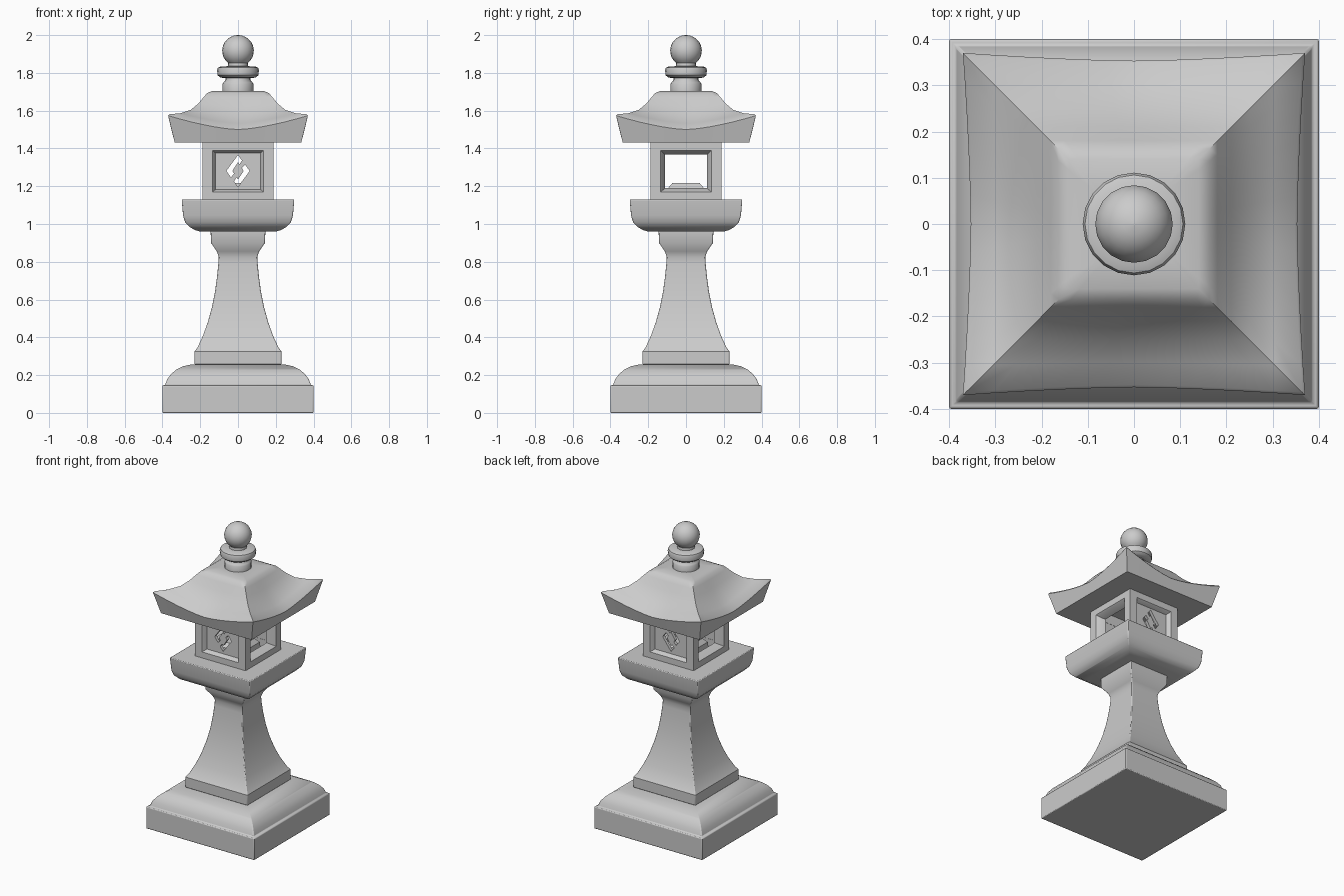
import bpy, bmesh
from math import radians, cos, sin, pi
from mathutils import Matrix, Vector

cube = bpy.data.objects.get("Cube")
if cube:
    bpy.data.objects.remove(cube, do_unlink=True)

stone = bpy.data.materials.new("pale grey stone")
stone.use_nodes = True
stone.diffuse_color = (0.6, 0.6, 0.6, 1)
stone.node_tree.nodes["Principled BSDF"].inputs["Base Color"].default_value = (0.6, 0.6, 0.6, 1)


def finish(name, bm, angle=35, bevel=0):
    bmesh.ops.recalc_face_normals(bm, faces=bm.faces)
    mesh = bpy.data.meshes.new(name)
    bm.to_mesh(mesh)
    bm.free()
    mesh.materials.append(stone)
    obj = bpy.data.objects.new(name, mesh)
    bpy.context.collection.objects.link(obj)
    bpy.ops.object.select_all(action='DESELECT')
    obj.select_set(True)
    bpy.context.view_layer.objects.active = obj
    bpy.ops.object.shade_smooth_by_angle(angle=radians(angle))
    if bevel:
        mod = obj.modifiers.new("soft edges", 'BEVEL')
        mod.width, mod.segments = bevel, 2
        mod.limit_method, mod.angle_limit = 'ANGLE', radians(50)
    return obj


def loft(bm, loops, closed=False):
    """Skin a row of equal-length loops; cap the ends or join them."""
    rings = [[bm.verts.new(p) for p in loop] for loop in loops]
    n = len(rings[0])
    for a, b in zip(rings, rings[1:] + (rings[:1] if closed else [])):
        for i in range(n):
            j = (i + 1) % n
            bm.faces.new((a[i], a[j], b[j], b[i]))
    if not closed:
        bm.faces.new(rings[0])
        bm.faces.new(rings[-1])


def square(h, z):
    return [(-h, -h, z), (h, -h, z), (h, h, z), (-h, h, z)]


def square_stack(name, profile, bevel=0.005):
    bm = bmesh.new()
    loft(bm, [square(h, z) for h, z in profile])
    return finish(name, bm, bevel=bevel)


def turn(bm, quarter):
    bm.transform(Matrix.Rotation(quarter * pi / 2, 4, 'Z'))


# Stepped foot, flared post and tray
square_stack("base", [(0.4, 0), (0.4, 0.145), (0.386, 0.148), (0.375, 0.178), (0.355, 0.205),
                      (0.325, 0.23), (0.29, 0.247), (0.25, 0.256), (0.2, 0.258)])
square_stack("post", [(0.23, 0.255), (0.23, 0.325), (0.215, 0.345), (0.185, 0.41), (0.16, 0.48),
                      (0.138, 0.56), (0.122, 0.64), (0.111, 0.72), (0.104, 0.79), (0.102, 0.825),
                      (0.112, 0.855), (0.143, 0.9), (0.145, 0.965)])
square_stack("tray", [(0.2, 0.96), (0.225, 0.967), (0.255, 0.983), (0.28, 1.01), (0.291, 1.045),
                      (0.298, 1.13)])

# Fire box: four mitred window walls
Z0, Z1 = 1.125, 1.435


def rect(w, z0, z1, y):
    zm = (z0 + z1) / 2
    return [(-w, y, z0), (0, y, z0), (w, y, z0), (w, y, zm),
            (w, y, z1), (0, y, z1), (-w, y, z1), (-w, y, zm)]


for k, side in enumerate(("front", "left", "back", "right")):
    bm = bmesh.new()
    loft(bm, [rect(0.188, Z0, Z1, -0.188), rect(0.135, 1.17, 1.39, -0.188),
              rect(0.128, 1.175, 1.383, -0.18), rect(0.11, 1.19, 1.367, -0.135),
              rect(0.135, Z0, Z1, -0.135)], closed=True)
    turn(bm, k)
    finish(side + "_window_frame", bm, 25)


# Pierced lozenge screens on the front and back
def lozenge(w, h, y, zc=1.281):
    pts = [(0, -1), (1, 0), (0, 1), (-1, 0)]
    out = []
    for i, (x, z) in enumerate(pts):
        x2, z2 = pts[(i + 1) % 4]
        out += [(x * w, y, zc + z * h), ((x + x2) / 2 * w, y, zc + (z + z2) / 2 * h)]
    return out


def spaced_rect(y):
    # start at the bottom middle so it lines up with the lozenge
    r = rect(0.125, 1.175, 1.385, y)
    return r[1:] + r[:1]


for side, quarter in (("front", 0), ("back", 2)):
    ya, yb = -0.158, -0.138
    bm = bmesh.new()
    loft(bm, [spaced_rect(ya), lozenge(0.062, 0.084, ya), lozenge(0.062, 0.084, yb),
              spaced_rect(yb)], closed=True)
    loft(bm, [lozenge(0.03, 0.046, ya), lozenge(0.03, 0.046, yb)])
    # small bridges that hold the centre lozenge; they line up front to back
    flip = 1 if quarter == 0 else -1
    for s in (1, -1):
        bar = [(0.004, 0.03), (0.018, 0.012), (0.038, 0.034), (0.022, 0.056)]
        loft(bm, [[(s * flip * x, y, 1.281 + s * z) for x, z in bar] for y in (ya, yb)])
    turn(bm, quarter)
    finish(side + "_screen", bm, 30)

# Low lamp stand inside the box
square_stack("lamp_stand", [(0.1, 1.125), (0.095, 1.19), (0.072, 1.217)], 0)


# Roof with upswept corners: (half at middle, z, half at corner, z)
def roof_ring(hm, zm, hc, zc, n=12):
    pts = []
    for k in range(4):
        rot = Matrix.Rotation(k * pi / 2, 3, 'Z')
        for i in range(n):
            u = 2 * i / n - 1
            t = abs(u) ** 1.5
            pts.append(rot @ Vector((u * hc, -(hm + (hc - hm) * t), zm + (zc - zm) * t)))
    return pts


bm = bmesh.new()
loft(bm, [roof_ring(*r) for r in (
    (0.335, 1.432, 0.335, 1.432), (0.353, 1.5, 0.37, 1.574), (0.348, 1.506, 0.364, 1.581),
    (0.3, 1.533, 0.305, 1.586), (0.25, 1.573, 0.25, 1.604), (0.21, 1.622, 0.21, 1.638),
    (0.18, 1.668, 0.18, 1.674), (0.163, 1.692, 0.163, 1.693), (0.14, 1.703, 0.14, 1.703),
    (0.08, 1.705, 0.08, 1.705))])
finish("roof", bm, 45)


# Turned finial
def turned(name, profile, sides=20):
    bm = bmesh.new()
    loft(bm, [[(r * cos(2 * pi * i / sides), r * sin(2 * pi * i / sides), z)
               for i in range(sides)] for r, z in profile])
    finish(name, bm, 40)


turned("finial_neck", [(0.082, 1.7), (0.082, 1.742), (0.076, 1.75), (0.066, 1.762), (0.066, 1.785)])
turned("finial_collar", [(0.07, 1.772), (0.095, 1.776), (0.108, 1.788), (0.111, 1.815),
                         (0.106, 1.828), (0.09, 1.834), (0.04, 1.836)])
ball = [(0.084 * cos(a), 1.917 + 0.083 * sin(a)) for a in
        (radians(-52 + 14 * i) for i in range(11))]
turned("finial_ball", [(0.054, 1.83)] + ball + [(0.002, 2.0)])
